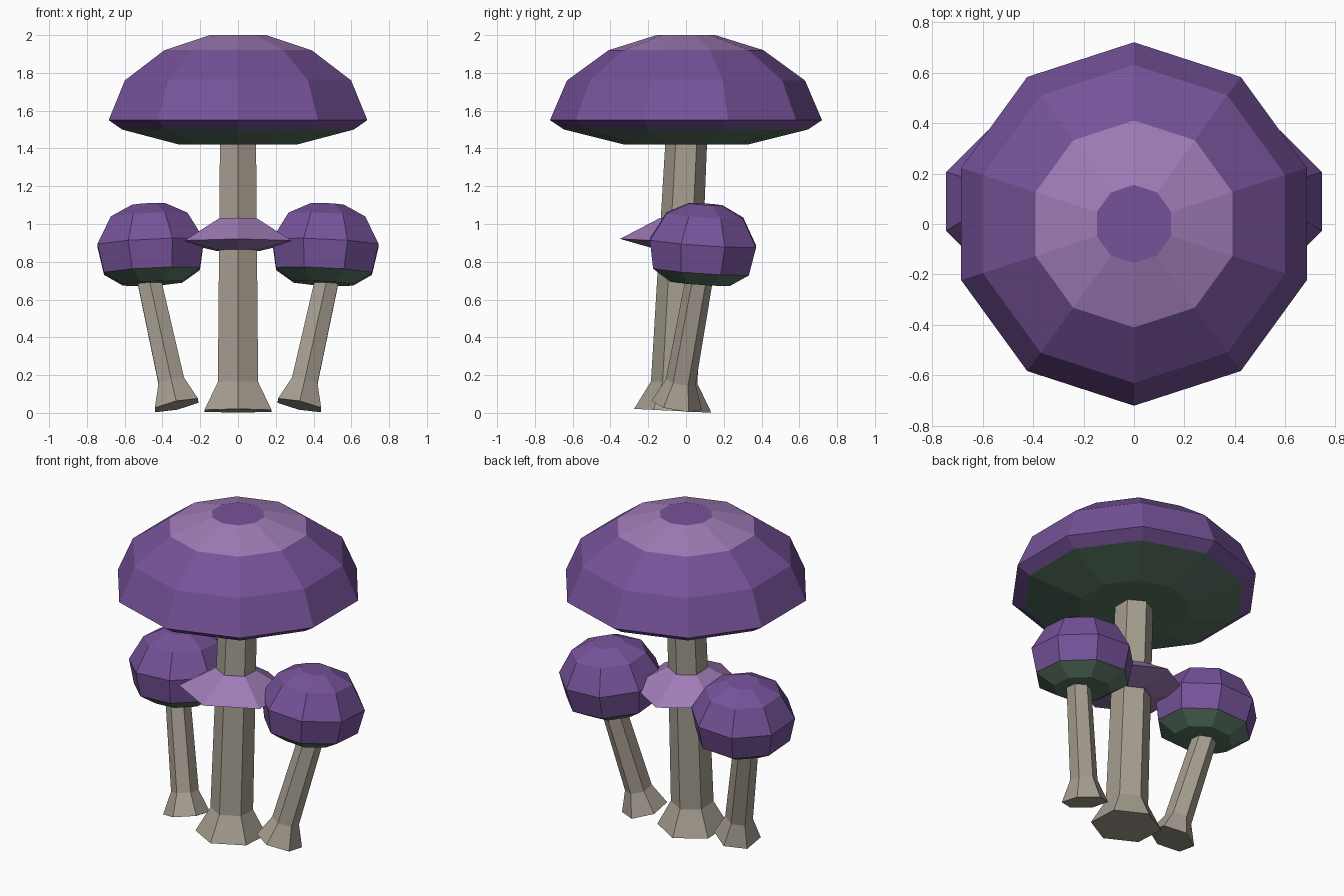
import bpy, bmesh, math
from mathutils import Vector

if "Cube" in bpy.data.objects:
    bpy.data.objects.remove(bpy.data.objects["Cube"])


def material(name, rgb):
    m = bpy.data.materials.new(name)
    m.diffuse_color = (*rgb, 1)
    m.use_nodes = True
    m.node_tree.nodes["Principled BSDF"].inputs["Base Color"].default_value = m.diffuse_color
    return m


PURPLE = material("purple", (0.18, 0.085, 0.32))
LILAC = material("lilac", (0.35, 0.20, 0.47))
GREEN = material("moss_green", (0.10, 0.18, 0.125))
STEM = material("stem_beige", (0.38, 0.34, 0.28))


def lathe(name, profile, sides, phase, base, axis, mats):
    """Flat-faced closed lathe. profile: (radius, height) from bottom to top.
    mats: one per face band, in order bottom disc, bands..., top disc."""
    bm = bmesh.new()
    rings = []
    for r, z in profile:
        angles = [phase + 2 * math.pi * i / sides for i in range(sides)]
        rings.append([bm.verts.new((r * math.cos(a), r * math.sin(a), z)) for a in angles])
    slots = list(dict.fromkeys(mats))

    def face(verts, band):
        bm.faces.new(verts).material_index = slots.index(mats[band])

    face(rings[0][::-1], 0)
    for k, (lo, hi) in enumerate(zip(rings, rings[1:])):
        for i in range(sides):
            j = (i + 1) % sides
            face((lo[i], lo[j], hi[j], hi[i]), k + 1)
    face(rings[-1], len(profile))
    mesh = bpy.data.meshes.new(name)
    bm.to_mesh(mesh)
    bm.free()
    for m in slots:
        mesh.materials.append(m)
    ob = bpy.data.objects.new(name, mesh)
    bpy.context.collection.objects.link(ob)
    ob.location = base
    ob.rotation_mode = 'QUATERNION'
    ob.rotation_quaternion = Vector((0, 0, 1)).rotation_difference(Vector(axis))
    return ob


FRONT = math.pi / 2            # puts a corner on the y axis
LEAN = (0, 0.05, 1)

# Large mushroom: flared stem, skirt and ten-sided cap
lathe("main_stem", [(0.205, 0), (0.123, 0.15), (0.11, 1.46)], 6, FRONT,
      (0, -0.07, 0.011), LEAN, [STEM] * 4)
lathe("skirt", [(0.13, -0.045), (0.325, 0), (0.12, 0.12)], 6, FRONT,
      (0, -0.025, 0.905), LEAN, [LILAC] * 4)
lathe("main_cap",
      [(0.325, 1.42), (0.645, 1.50), (0.72, 1.55), (0.63, 1.76), (0.41, 1.92), (0.155, 2.0)],
      10, FRONT, (0, 0, 0), (0, 0, 1),
      [GREEN, GREEN, PURPLE, PURPLE, PURPLE, LILAC, PURPLE])

# Pair of small mushrooms leaning outward and back
for side, s in (("left", -1), ("right", 1)):
    lathe(side + "_stem", [(0.135, 0), (0.08, 0.13), (0.072, 0.70)], 6, FRONT,
          (s * 0.325, -0.05, 0.04), (s * 0.22, 0.18, 1), [STEM] * 4)
    lathe(side + "_cap",
          [(0.17, -0.215), (0.275, -0.15), (0.305, 0.0), (0.22, 0.145), (0.095, 0.205)],
          8, math.pi / 8, (s * 0.463, 0.09, 0.9), (s * 0.05, 0.07, 1),
          [GREEN, GREEN, PURPLE, PURPLE, PURPLE, PURPLE])
